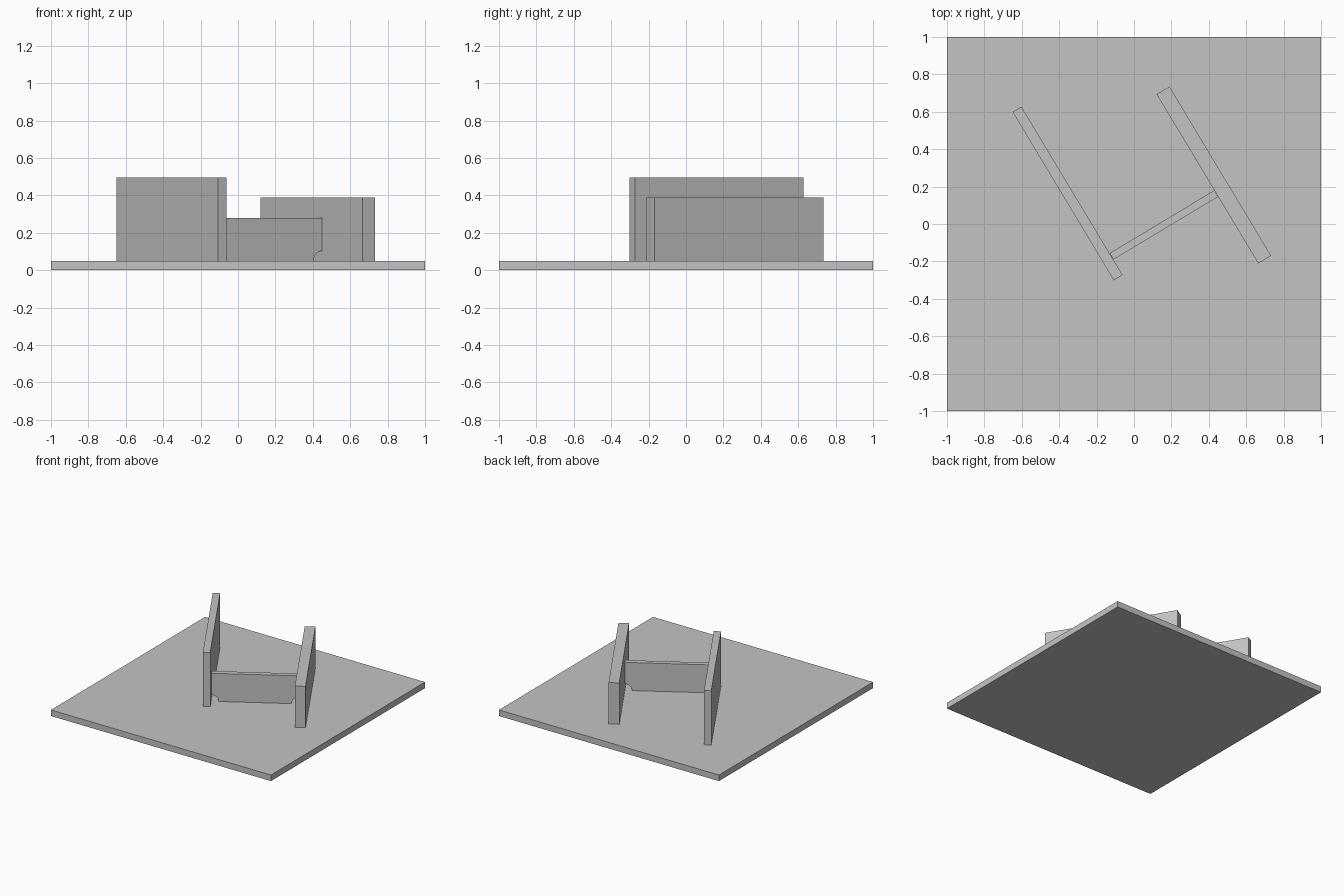
import bpy
import bmesh
from math import radians, cos, sin, pi
from mathutils import Matrix

cube = bpy.data.objects.get("Cube")
if cube:
    bpy.data.objects.remove(cube, do_unlink=True)

YAW = radians(31)      # the frame is turned on its base
BASE_TOP = 0.05

grey = bpy.data.materials.new("plain_grey")
grey.use_nodes = True
colour = (0.55, 0.55, 0.55, 1)
grey.diffuse_color = colour
grey.node_tree.nodes["Principled BSDF"].inputs["Base Color"].default_value = colour


def add_part(name, bm, location=(0, 0, 0), yaw=0):
    bmesh.ops.recalc_face_normals(bm, faces=bm.faces)
    mesh = bpy.data.meshes.new(name)
    bm.to_mesh(mesh)
    bm.free()
    mesh.materials.append(grey)
    obj = bpy.data.objects.new(name, mesh)
    obj.location = location
    obj.rotation_euler.z = yaw
    bpy.context.collection.objects.link(obj)
    return obj


def add_box(name, x, y, size, bottom, yaw=0):
    bm = bmesh.new()
    bmesh.ops.create_cube(bm, size=1, matrix=Matrix.Diagonal((*size, 1)))
    return add_part(name, bm, (x, y, bottom + size[2] / 2), yaw)


# Square base and the two upright walls
add_box("base_plate", 0, 0, (2, 2, BASE_TOP), 0)
add_box("right_wall", -0.355, 0.163, (0.055, 1.05, 0.445), BASE_TOP, YAW)
add_box("left_wall", 0.427, 0.262, (0.08, 1.055, 0.34), BASE_TOP, YAW)

# Cross panel with a quarter-round notch in each bottom corner
half, height, thick, notch, steps = 0.326, 0.23, 0.04, 0.053, 12
arc = [(half - notch * cos(a), notch * sin(a))
       for a in (pi / 2 * i / steps for i in range(steps + 1))]
right_side = arc + [(half, height)]
outline = right_side + [(-x, z) for x, z in reversed(right_side)]
bm = bmesh.new()
face = bm.faces.new([bm.verts.new((x, -thick / 2, z)) for x, z in outline])
extruded = bmesh.ops.extrude_face_region(bm, geom=[face])["geom"]
moved = [v for v in extruded if isinstance(v, bmesh.types.BMVert)]
bmesh.ops.translate(bm, vec=(0, thick, 0), verts=moved)
add_part("cross_panel", bm, (0.16, -0.005, BASE_TOP), YAW)
